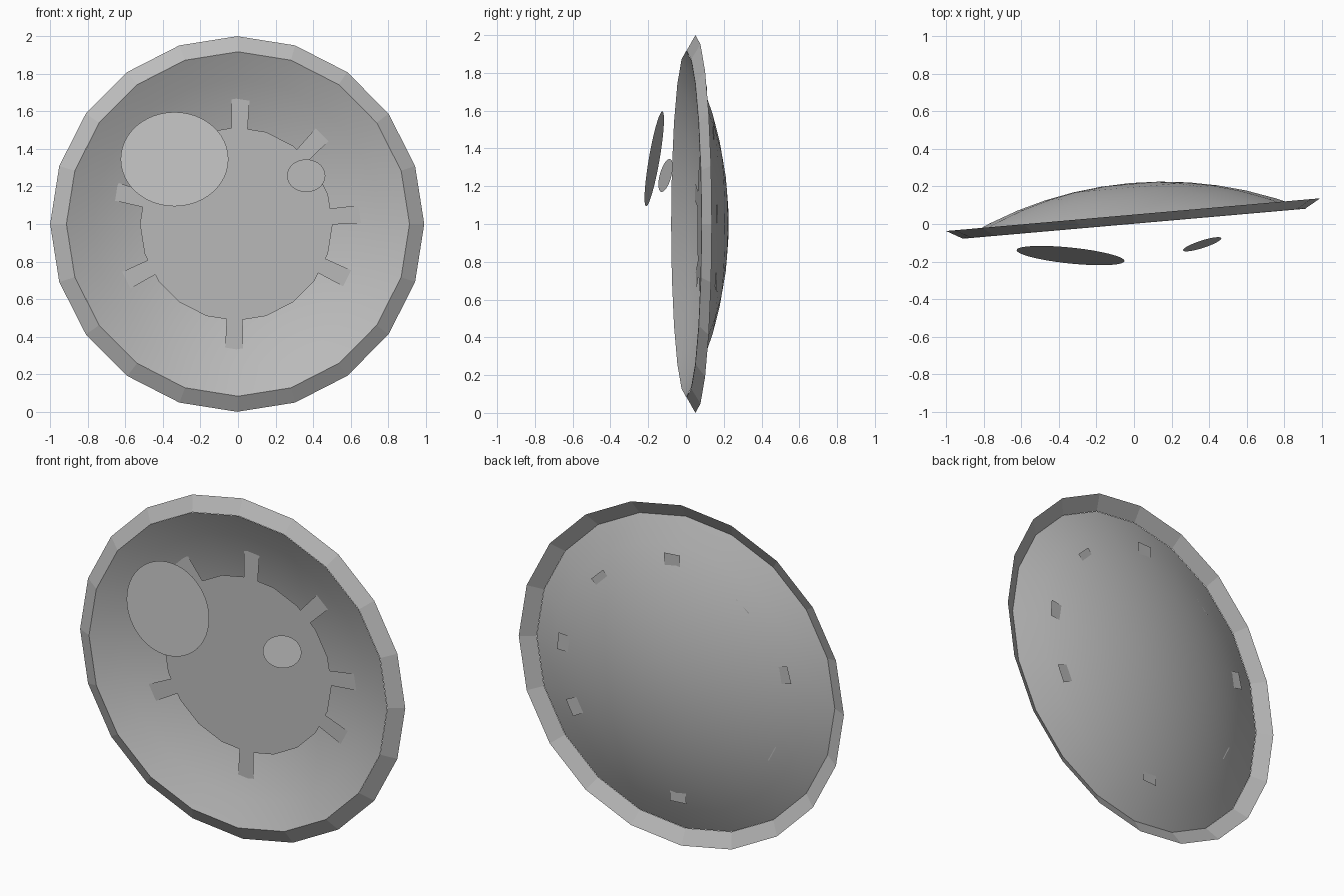
import bpy, bmesh, math
from mathutils import Matrix, Vector

cube = bpy.data.objects.get("Cube")
if cube:
    bpy.data.objects.remove(cube, do_unlink=True)

grey = bpy.data.materials.new("plain grey")
grey.use_nodes = True
COLOUR = (0.5, 0.5, 0.5, 1)
grey.diffuse_color = COLOUR
grey.node_tree.nodes["Principled BSDF"].inputs["Base Color"].default_value = COLOUR

SIDES = 20
# Dish axis is turned slightly about the vertical
TURN = Matrix.Translation((0, 0, 1)) @ Matrix.Rotation(math.radians(5), 4, 'Z')


def finish(name, bm, matrix=Matrix(), smooth=False):
    bm.transform(matrix)
    mesh = bpy.data.meshes.new(name)
    bm.to_mesh(mesh)
    bm.free()
    mesh.materials.append(grey)
    obj = bpy.data.objects.new(name, mesh)
    bpy.context.collection.objects.link(obj)
    if smooth:
        bpy.ops.object.select_all(action='DESELECT')
        obj.select_set(True)
        bpy.context.view_layer.objects.active = obj
        bpy.ops.object.shade_smooth_by_angle(angle=math.radians(30))
    return obj


def ring(bm, r, y):
    return [bm.verts.new((r * math.sin(2 * math.pi * i / SIDES), y,
                          r * math.cos(2 * math.pi * i / SIDES))) for i in range(SIDES)]


def bridge(bm, a, b):
    for i in range(SIDES):
        j = (i + 1) % SIDES
        bm.faces.new((a[i], a[j], b[j], b[i]))


# Sloped flat rim
bm = bmesh.new()
bridge(bm, ring(bm, 1.0, 0.05), ring(bm, 0.917, 0.003))
finish("rim", bm, TURN)

# Shallow spherical bowl
bm = bmesh.new()
R = 2.04
rings = [ring(bm, r, 0.219 - R + math.sqrt(R * R - r * r)) for r in (0.917, 0.77, 0.61, 0.46, 0.31, 0.155)]
for a, b in zip(rings, rings[1:]):
    bridge(bm, a, b)
pole = bm.verts.new((0, 0.219, 0))
for i in range(SIDES):
    bm.faces.new((rings[-1][i], rings[-1][(i + 1) % SIDES], pole))
finish("bowl", bm, TURN, smooth=True)

# Flat centre plate
PLATE_Y = 0.105
bm = bmesh.new()
bm.faces.new(ring(bm, 0.515, PLATE_Y))
finish("centre_plate", bm, TURN)

# Flared tabs round the plate: angle in degrees, outer radius
for n, (deg, r) in enumerate([(88, .73), (46, .70), (4.5, .73), (-26, .73),
                              (-91, .72), (207, .665), (165, .72), (128, .665)]):
    bm = bmesh.new()
    corners = [(0.48, -0.042), (r, -0.05), (r, 0.05), (0.48, 0.042)]
    bm.faces.new([bm.verts.new((x, PLATE_Y, z)) for x, z in corners])
    finish(f"tab_{n + 1}", bm, TURN @ Matrix.Rotation(math.radians(-deg), 4, 'Y'))


# Floating oval discs, tilted by their slopes in x and z
def oval(name, centre, half_x, half_z, slope_x, slope_z):
    bm = bmesh.new()
    bmesh.ops.create_circle(bm, cap_ends=True, segments=48, radius=1)
    for v in bm.verts:
        x, z = v.co.x * half_x, v.co.y * half_z
        v.co = Vector(centre) + Vector((x, slope_x * x + slope_z * z, z))
    finish(name, bm)


oval("large_oval", (-0.338, -0.168, 1.345), 0.287, 0.251, -0.10, 0.17)
oval("small_oval", (0.363, -0.108, 1.257), 0.102, 0.087, 0.31, 0.24)
